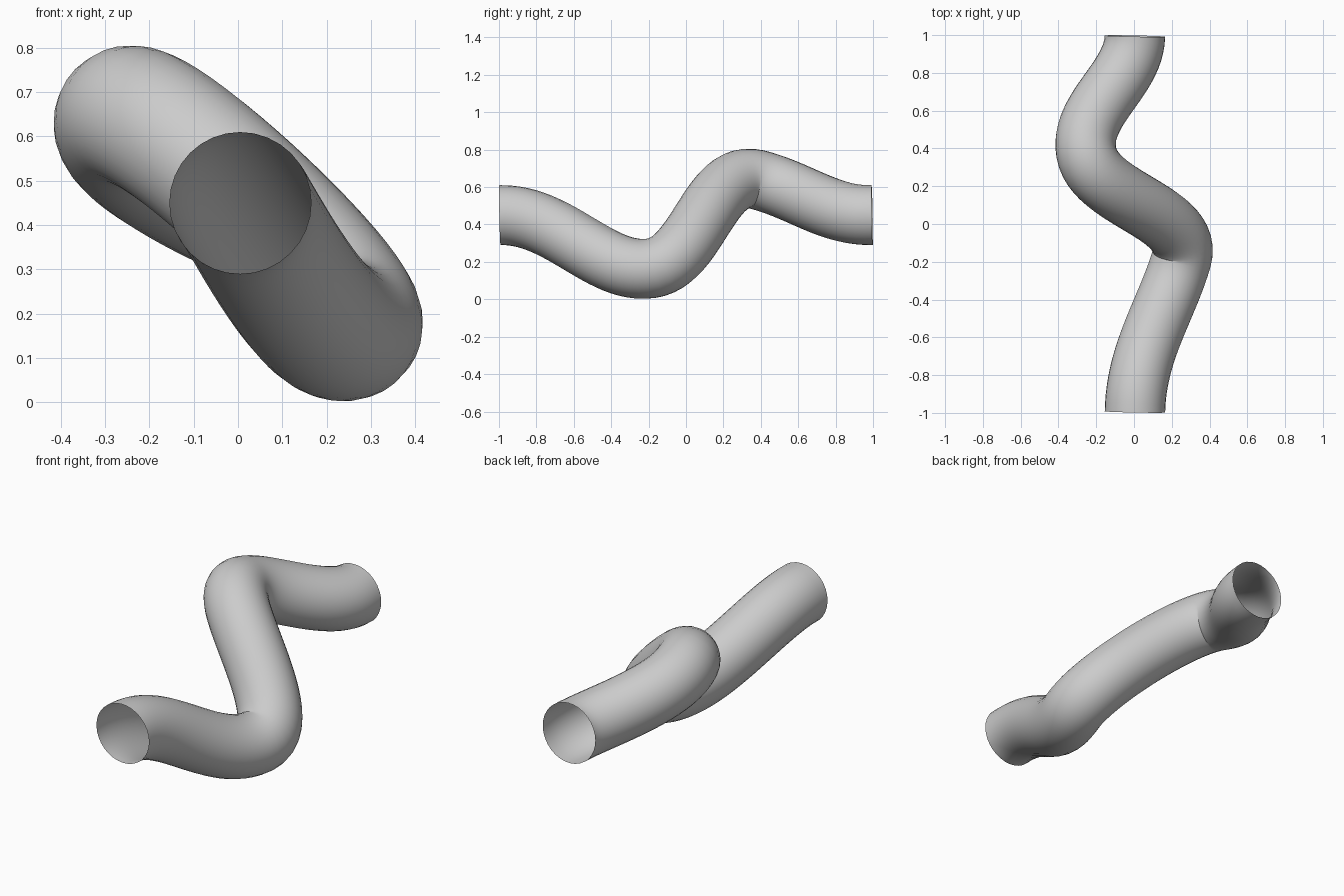
import bpy
from mathutils import Vector

if "Cube" in bpy.data.objects:
    bpy.data.objects.remove(bpy.data.objects["Cube"])

# Centre line: position, tangent, handle length back, handle length forward
path = [
    ((0.005, -0.995, 0.45), (0.02, 1, 0.02), 0.30, 0.32),
    ((0.250, -0.190, 0.165), (0.30, 1, 0.125), 0.27, 0.257),
    ((-0.253, 0.380, 0.640), (-0.16, 1, -0.25), 0.257, 0.23),
    ((0.005, 0.995, 0.45), (0.02, 1, 0.02), 0.23, 0.23),
]

# Open tube swept along the centre line
curve = bpy.data.curves.new("bent_tube", 'CURVE')
curve.dimensions = '3D'
curve.resolution_u = 24
curve.bevel_depth = 0.16
curve.bevel_resolution = 14
curve.use_fill_caps = False
spline = curve.splines.new('BEZIER')
spline.bezier_points.add(len(path) - 1)
for point, (pos, tangent, back, ahead) in zip(spline.bezier_points, path):
    p, t = Vector(pos), Vector(tangent)
    point.handle_left_type = point.handle_right_type = 'FREE'
    point.co = p
    point.handle_left = p - t * back
    point.handle_right = p + t * ahead

tube = bpy.data.objects.new("bent_tube", curve)
bpy.context.collection.objects.link(tube)

# Turn into a smooth mesh
bpy.context.view_layer.objects.active = tube
tube.select_set(True)
bpy.ops.object.convert(target='MESH')
bpy.ops.object.shade_smooth()
